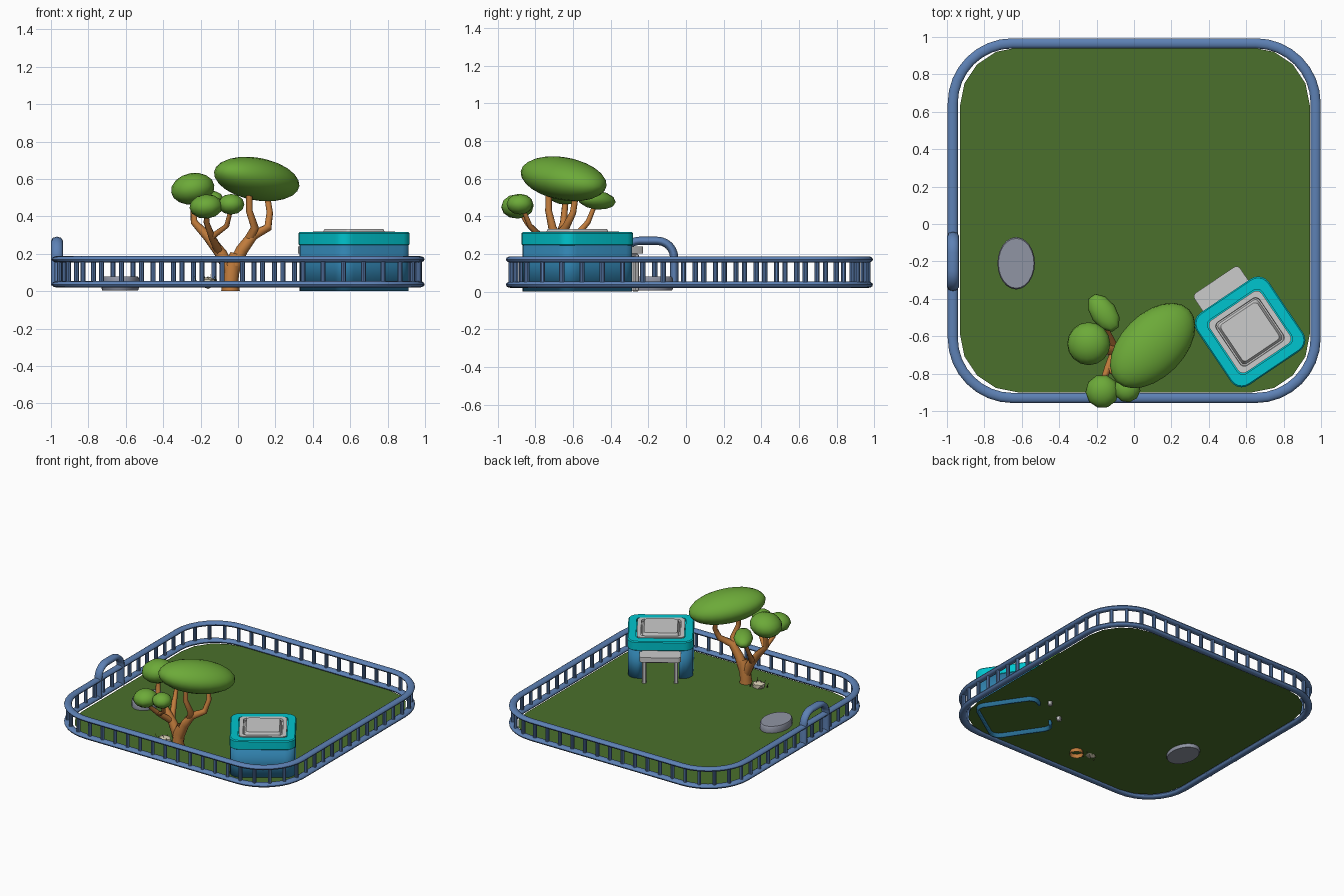
import bpy, bmesh, math, random
from mathutils import Vector, Matrix

if "Cube" in bpy.data.objects:
    bpy.data.objects.remove(bpy.data.objects["Cube"])

random.seed(4)
HOUSE = Matrix.Translation((0.62, -0.577, 0)) @ Matrix.Rotation(math.radians(34), 4, 'Z')

def material(name, c):
    m = bpy.data.materials.new(name)
    m.diffuse_color = (*c, 1)
    m.use_nodes = True
    m.node_tree.nodes["Principled BSDF"].inputs["Base Color"].default_value = m.diffuse_color
    return m

GRASS = material("grass", (0.07, 0.16, 0.025))
LEAF = material("leaf", (0.15, 0.40, 0.04))
BARK = material("bark", (0.53, 0.20, 0.045))
BLUE = material("fence_blue", (0.11, 0.22, 0.46))
TEAL = material("roof_teal", (0.0, 0.56, 0.62))
WALL = material("wall_blue", (0.03, 0.22, 0.42))
SLATE = material("slate", (0.28, 0.30, 0.37))
CREAM = material("cream", (0.68, 0.62, 0.46))
OLIVE = material("olive", (0.10, 0.11, 0.03))

def finish(ob, mat=None, angle=35):
    if mat:
        ob.data.materials.clear()
        ob.data.materials.append(mat)
    bpy.ops.object.select_all(action='DESELECT')
    ob.select_set(True)
    bpy.context.view_layer.objects.active = ob
    bpy.ops.object.shade_smooth_by_angle(angle=math.radians(angle))
    return ob

def from_bmesh(name, bm, mat=None, matrix=None):
    bmesh.ops.recalc_face_normals(bm, faces=bm.faces)
    me = bpy.data.meshes.new(name)
    bm.to_mesh(me)
    bm.free()
    ob = bpy.data.objects.new(name, me)
    bpy.context.collection.objects.link(ob)
    if matrix:
        ob.matrix_world = matrix
    return finish(ob, mat)

def rounded(hx, hy, r, n=5, c=(0, 0)):
    """Rounded rectangle outline, starting at the back-left corner."""
    pts = []
    for k, (sx, sy) in enumerate([(-1, 1), (-1, -1), (1, -1), (1, 1)]):
        for i in range(n + 1):
            a = math.pi / 2 * (1 + k + i / n)
            pts.append((c[0] + sx * (hx - r) + r * math.cos(a),
                        c[1] + sy * (hy - r) + r * math.sin(a)))
    return pts

def loft(name, rings, mat=None, matrix=None, closed=False):
    """Skin between (outline, z) rings; capped unless closed into a loop."""
    bm = bmesh.new()
    loops = [[bm.verts.new((x, y, z)) for x, y in pts] for pts, z in rings]
    pairs = list(zip(loops, loops[1:])) + ([(loops[-1], loops[0])] if closed else [])
    for a, b in pairs:
        for i in range(len(a)):
            j = (i + 1) % len(a)
            bm.faces.new((a[i], a[j], b[j], b[i]))
    if not closed:
        bm.faces.new(loops[0])
        bm.faces.new(loops[-1])
    return from_bmesh(name, bm, mat, matrix)

def tube(name, pts, radii, mat):
    cu = bpy.data.curves.new(name, 'CURVE')
    cu.dimensions = '3D'
    cu.bevel_depth = 1
    cu.bevel_resolution = 2
    sp = cu.splines.new('POLY')
    sp.points.add(len(pts) - 1)
    for p, co, r in zip(sp.points, pts, radii):
        p.co = (*co, 1)
        p.radius = r
    ob = bpy.data.objects.new(name, cu)
    bpy.context.collection.objects.link(ob)
    bpy.ops.object.select_all(action='DESELECT')
    ob.select_set(True)
    bpy.context.view_layer.objects.active = ob
    bpy.ops.object.convert(target='MESH')
    return finish(bpy.context.object, mat, 60)

def box(name, size, loc, matrix, mat=None, bevel=0.006):
    bm = bmesh.new()
    bmesh.ops.create_cube(bm, size=1, matrix=Matrix.Translation(loc) @ Matrix.Diagonal((*size, 1)))
    bmesh.ops.bevel(bm, geom=bm.edges[:], offset=bevel, segments=1, affect='EDGES')
    return from_bmesh(name, bm, mat, matrix)

# lawn: one flat face
bm = bmesh.new()
bm.faces.new([bm.verts.new((x, y, 0.03)) for x, y in rounded(0.935, 0.922, 0.31, 4, (0.005, 0.022))])
from_bmesh("lawn", bm, GRASS)

# fence rails: oval section swept round the yard
FC, FX, FY, FR = (0.001, 0.018), 0.97, 0.948, 0.32
for name, z in (("bottom_rail", 0.037), ("top_rail", 0.171)):
    rings = []
    for i in range(12):
        a = 2 * math.pi * i / 12
        o = 0.027 * math.cos(a)
        rings.append((rounded(FX + o, FY + o, FR + o, 8, FC), z + 0.017 * math.sin(a)))
    loft(name, rings, BLUE, closed=True)

# balusters evenly spaced along the rail path
path = [Vector(p) for p in rounded(FX, FY, FR, 12, FC)]
path.append(path[0])
total = sum((b - a).length for a, b in zip(path, path[1:]))
step, travelled, bm = total / 66, 0.0, bmesh.new()
target = 0.02
for a, b in zip(path, path[1:]):
    d = (b - a).length
    while target <= travelled + d and target < total:
        p = a.lerp(b, (target - travelled) / d)
        bmesh.ops.create_cone(bm, cap_ends=True, segments=10, radius1=0.014, radius2=0.014,
                              depth=0.134, matrix=Matrix.Translation((p.x, p.y, 0.104)))
        target += step
    travelled += d
from_bmesh("balusters", bm, BLUE)

# gate arch on the left side
arch = [(0, -0.337, 0.03)]
for cy, start in ((-0.247, 180), (-0.153, 90)):
    for i in range(7):
        a = math.radians(start - 15 * i)
        arch.append((0, cy + 0.09 * math.cos(a), 0.18 + 0.09 * math.sin(a)))
arch.append((0, -0.063, 0.03))
gate = tube("gate_arch", arch, [0.022] * len(arch), BLUE)
gate.scale.x = 1.45
gate.location.x = -0.968

# house walls: a strip open at the doorway
h = 0.222
outline = [(-0.13, h)] + rounded(h, h, 0.065, 5) + [(0.13, h)]
bm = bmesh.new()
lo = [bm.verts.new((x, y, 0)) for x, y in outline]
hi = [bm.verts.new((x, y, 0.25)) for x, y in outline]
for i in range(len(lo) - 1):
    inward = Vector((lo[i].co.x, lo[i].co.y, 0))
    bm.faces.new((lo[i], lo[i + 1], hi[i + 1], hi[i]))
walls = from_bmesh("house_walls", bm, WALL, HOUSE)
sol = walls.modifiers.new("thickness", 'SOLIDIFY')
sol.thickness = 0.016
sol.offset = 0

# roof with a sunken centre, and the grey hatch in it
def square_rings(spec):
    return [(rounded(s, s, r), z) for s, r, z in spec]

loft("house_roof", square_rings([(0.228, 0.07, 0.245), (0.233, 0.07, 0.25), (0.233, 0.07, 0.31),
     (0.226, 0.065, 0.317), (0.174, 0.035, 0.317), (0.174, 0.035, 0.298)]), TEAL, HOUSE)
loft("roof_hatch", square_rings([(0.168, 0.034, 0.29), (0.168, 0.034, 0.32), (0.140, 0.028, 0.32),
     (0.138, 0.028, 0.304), (0.130, 0.02, 0.304), (0.118, 0.02, 0.334)]), None, HOUSE)

# porch
porch = HOUSE @ Matrix.Translation((0, 0.265, 0))
loft("porch_slab", [(rounded(0.147, 0.07, 0.025, 4), z) for z in (0.202, 0.24)], None, porch)
box("porch_beam", (0.25, 0.09, 0.02), (0, 0, 0.194), porch)
for side in (-1, 1):
    box("porch_post", (0.03, 0.03, 0.2), (side * 0.112, 0.032, 0.1), porch)

# tree trunk and branches: points with radius
branches = {
    "trunk": [(-.04, -.68, 0, .05), (-.04, -.68, .06, .042), (-.03, -.68, .14, .042), (-.01, -.68, .2, .032)],
    "left_limb": [(-.04, -.68, .1, .036), (-.09, -.675, .2, .032), (-.16, -.67, .29, .026),
                  (-.235, -.65, .37, .019), (-.24, -.64, .49, .015)],
    "right_limb": [(-.03, -.68, .11, .038), (.02, -.68, .22, .033), (.08, -.68, .30, .028),
                   (.16, -.64, .34, .022), (.17, -.60, .42, .018), (.15, -.58, .55, .016)],
    "inner_limb": [(.06, -.68, .28, .026), (.09, -.71, .34, .022), (.06, -.73, .43, .018), (.06, -.73, .57, .016)],
    "rear_twig": [(-.1, -.675, .21, .024), (-.14, -.59, .29, .02), (-.17, -.52, .37, .015), (-.16, -.48, .47, .012)],
    "front_twig": [(-.1, -.675, .21, .024), (-.14, -.77, .29, .019), (-.165, -.84, .36, .015), (-.17, -.89, .44, .012)],
    "small_twig": [(-.14, -.77, .29, .017), (-.06, -.83, .35, .014), (-.035, -.87, .45, .011)],
}
for name, pts in branches.items():
    tube(name, [p[:3] for p in pts], [p[3] for p in pts], BARK)

# leaf crowns: centre, half sizes, tilt (y, z degrees), segments
crowns = [
    ((.10, -.65, .60), (.278, .17, .112), (9, 45), 24),
    ((-.242, -.64, .548), (.117, .115, .084), (-10, 0), 16),
    ((-.162, -.475, .487), (.115, .07, .05), (6, 125), 10),
    ((-.17, -.895, .453), (.09, .09, .065), (-5, 20), 10),
    ((-.037, -.882, .465), (.072, .072, .055), (0, 10), 10),
]
for loc, size, (ty, tz), seg in crowns:
    bpy.ops.mesh.primitive_uv_sphere_add(segments=seg, ring_count=max(6, seg // 2), radius=1, location=loc,
                                         rotation=(0, math.radians(ty), math.radians(tz)))
    ob = bpy.context.object
    ob.name = "leaf_crown"
    ob.scale = size
    finish(ob, LEAF, 60)

# flat stepping stone
def oval(k):
    return [(-.63 + .1 * k * math.cos(i * math.pi / 12), -.21 + .14 * k * math.sin(i * math.pi / 12)) for i in range(24)]
loft("flat_stone", [(oval(.96), 0.005), (oval(1), 0.015), (oval(1), 0.07), (oval(.95), 0.08)], SLATE)

# pale rock with grass blades beside the trunk
bm = bmesh.new()
bmesh.ops.create_icosphere(bm, subdivisions=1, radius=1)
for v in bm.verts:
    v.co *= random.uniform(0.85, 1.1)
    v.co = Vector((v.co.x * .055, v.co.y * .045, v.co.z * .036))
rock = from_bmesh("pale_rock", bm, CREAM, Matrix.Translation((-.16, -.665, .045)))
for i in range(7):
    tilt = Matrix.Rotation(random.uniform(-.5, .5), 4, 'X') @ Matrix.Rotation(random.uniform(-.5, .4), 4, 'Y')
    bm = bmesh.new()
    bmesh.ops.create_cone(bm, cap_ends=True, segments=4, radius1=.006, radius2=0, depth=.07,
                          matrix=Matrix.Translation((0, 0, .035)))
    base = Matrix.Translation((-.21 + .018 * i, -.665 + random.uniform(-.05, .03), .025))
    from_bmesh("grass_blade", bm, OLIVE, base @ tilt)
